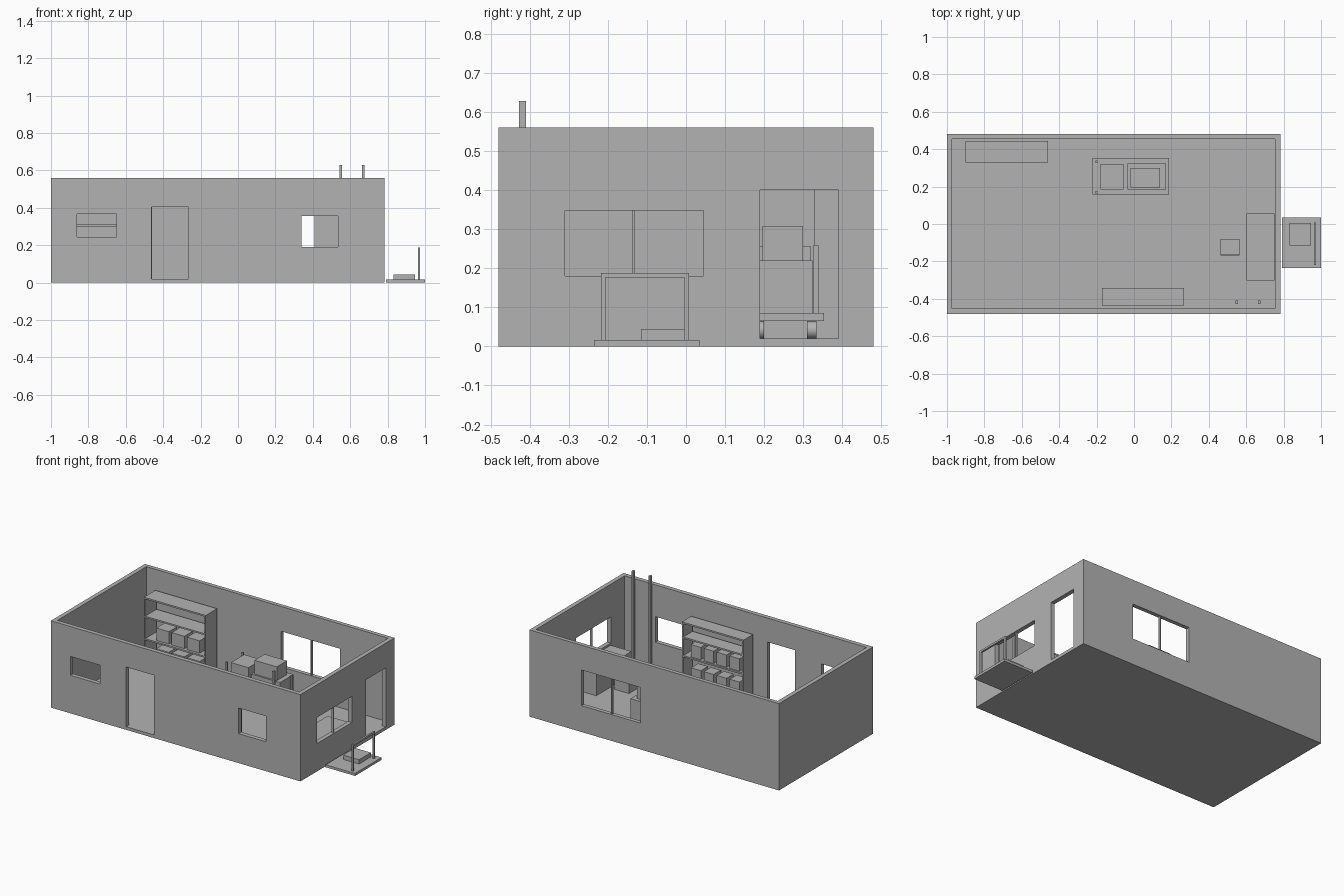
import bpy
import math

old = bpy.data.objects.get("Cube")
if old:
    bpy.data.objects.remove(old)

# Single plain material
grey = bpy.data.materials.new("plain grey")
grey.use_nodes = True
GREY = (0.45, 0.45, 0.45, 1)
grey.diffuse_color = GREY
grey.node_tree.nodes["Principled BSDF"].inputs["Base Color"].default_value = GREY


def box(name, xs, ys, zs):
    """Axis-aligned block from its low and high limits."""
    spans = (xs, ys, zs)
    bpy.ops.mesh.primitive_cube_add(size=1, location=[(a + b) / 2 for a, b in spans])
    ob = bpy.context.object
    ob.name = name
    ob.scale = [b - a for a, b in spans]
    bpy.ops.object.transform_apply(location=False, rotation=False, scale=True)
    ob.data.materials.append(grey)
    return ob


def cut(target, xs, ys, zs):
    """Remove a block from the target."""
    cutter = box("cutter", xs, ys, zs)
    cutter.hide_render = True
    mod = target.modifiers.new("opening", 'BOOLEAN')
    mod.operation = 'DIFFERENCE'
    mod.solver = 'EXACT'
    mod.object = cutter
    bpy.context.view_layer.objects.active = target
    bpy.ops.object.modifier_apply(modifier=mod.name)
    bpy.data.objects.remove(cutter)


# Open-topped room with floor
FLOOR = 0.02
room = box("room_walls", (-1, 0.782), (-0.48, 0.48), (0, 0.56))
cut(room, (-0.972, 0.754), (-0.452, 0.454), (FLOOR, 0.7))

# Windows and doors: front, back, then end wall
front, back, end = (-0.6, -0.445), (0.445, 0.6), (0.745, 0.9)
cut(room, (-0.86, -0.65), front, (0.245, 0.367))
cut(room, (-0.462, -0.265), front, (FLOOR, 0.405))
cut(room, (0.34, 0.535), front, (0.19, 0.355))
cut(room, (-0.01, 0.41), back, (0.17, 0.4))
cut(room, end, (-0.31, 0.045), (0.18, 0.348))
cut(room, end, (0.19, 0.39), (FLOOR, 0.4))

# Window mullions
box("back_window_bar", (0.196, 0.204), (0.46, 0.474), (0.17, 0.4))
box("end_window_bar", (0.762, 0.776), (-0.137, -0.13), (0.18, 0.348))


def shelf_unit(name, xs, ys, top, boards):
    """Two side panels with boards between them."""
    t = 0.01
    box(name + "_side_right", (xs[0], xs[0] + t), ys, (FLOOR, top))
    box(name + "_side_left", (xs[1] - t, xs[1]), ys, (FLOOR, top))
    for z in boards + [top - t]:
        box(name + "_board", (xs[0] + t, xs[1] - t), ys, (z, z + t))


def crates(name, count, start, pitch, width, ys, levels, height):
    for z in levels:
        for i in range(count):
            x = start + i * pitch
            box(name, (x, x + width), ys, (z, z + height))


# Back shelf with three crates per row
shelf_unit("back_shelf", (-0.902, -0.46), (0.328, 0.444), 0.43, [0.022, 0.155, 0.3])
crates("back_crate", 3, -0.825, 0.11, 0.09, (0.345, 0.43), (0.032, 0.165), 0.08)

# Front shelf with four crates per row
shelf_unit("front_shelf", (-0.172, 0.268), (-0.437, -0.342), 0.435, [0.06, 0.21, 0.33])
crates("front_crate", 4, -0.135, 0.092, 0.07, (-0.425, -0.352), (0.07, 0.22), 0.08)

# Cart with wheels, handle posts and load
box("cart_deck", (-0.222, 0.187), (0.157, 0.353), (0.065, 0.085))
for x in (-0.17, 0.135):
    for y in (0.187, 0.322):
        bpy.ops.mesh.primitive_cylinder_add(vertices=16, radius=0.0225, depth=0.025,
                                            location=(x, y, FLOOR + 0.0225),
                                            rotation=(math.pi / 2, 0, 0))
        wheel = bpy.context.object
        wheel.name = "cart_wheel"
        wheel.data.materials.append(grey)
        bpy.ops.object.shade_smooth_by_angle()
for y in (0.164, 0.327):
    box("cart_handle_post", (-0.206, -0.194), (y, y + 0.012), (0.085, 0.26))
box("cart_tall_box", (-0.18, -0.055), (0.185, 0.32), (0.085, 0.256))
box("cart_wide_box", (-0.035, 0.17), (0.185, 0.324), (0.085, 0.22))
box("cart_top_box", (-0.02, 0.14), (0.196, 0.3), (0.22, 0.309))

# Counter below the end window
box("counter", (0.602, 0.75), (-0.303, 0.055), (FLOOR, 0.17))

# Stool block with a thin back plate
box("stool", (0.463, 0.565), (-0.16, -0.08), (FLOOR, 0.1))
box("stool_back", (0.463, 0.565), (-0.168, -0.16), (FLOOR, 0.17))

# Tall poles near the front wall
for x in (0.55, 0.67):
    box("pole", (x - 0.006, x + 0.006), (-0.428, -0.41), (FLOOR, 0.628))

# Outside platform with step and rail
box("platform", (0.79, 1), (-0.235, 0.035), (0, 0.016))
box("platform_step", (0.832, 0.945), (-0.115, 0.005), (0.016, 0.044))
rail = (0.962, 0.974)
for y in (-0.218, -0.004):
    box("rail_post", rail, (y, y + 0.012), (0.016, 0.176))
box("rail_top", rail, (-0.218, 0.008), (0.176, 0.188))
